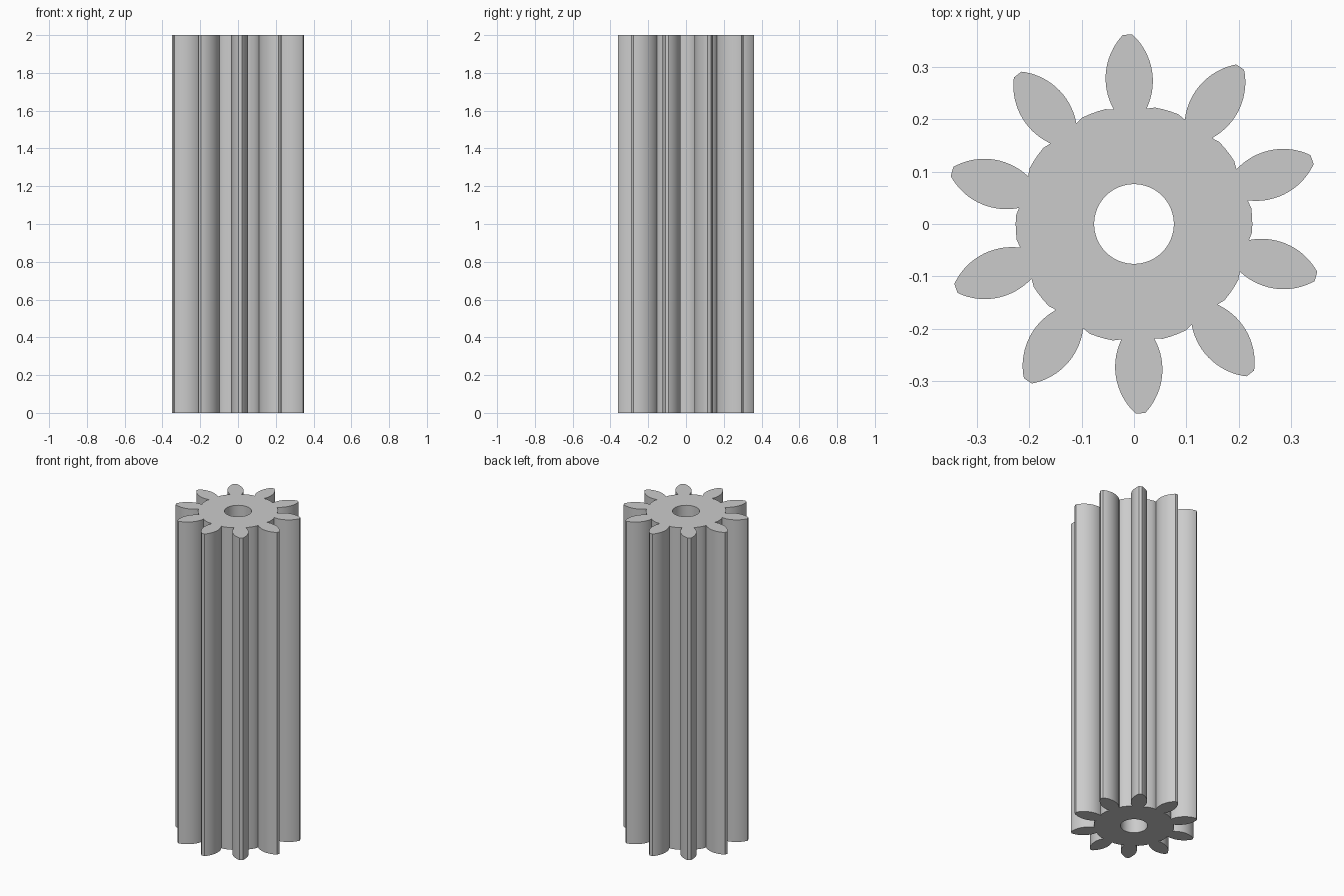
import bpy, bmesh, math
from mathutils import Vector, Matrix

cube = bpy.data.objects.get("Cube")
if cube:
    bpy.data.objects.remove(cube, do_unlink=True)

TEETH = 10
PHASE = math.radians(91.9)
ROOT, TIP, BORE, HEIGHT = 0.2255, 0.361, 0.076, 2.0
FLANK_RADIUS, FLANK_MID, BULGE = 0.121, 0.275, 0.045
TIP_HALF = 0.009


def flank(t):
    """Point on the bulging tooth side; tooth points along +x."""
    start, end = 0.219, 0.356
    along = start + (end - start) * t
    rise = math.sqrt(FLANK_RADIUS ** 2 - (along - FLANK_MID) ** 2)
    return Vector((along, BULGE - FLANK_RADIUS + rise))


# One tooth: flank, rounded tip, mirrored flank
side = [flank(i / 14) for i in range(15)]
side.append(Vector((math.sqrt(TIP ** 2 - TIP_HALF ** 2), TIP_HALF)))
tooth = [Vector((p.x, -p.y)) for p in side] + [Vector((TIP, 0))] + side[::-1]

# Whole outline: teeth joined by arcs of the root circle
pitch = 2 * math.pi / TEETH
base = math.atan2(side[0].y, side[0].x)
valley = []
for i in range(1, 5):
    a = base + (pitch - 2 * base) * i / 5
    valley.append(Vector((math.cos(a), math.sin(a))) * ROOT)
outline = []
for k in range(TEETH):
    turn = Matrix.Rotation(PHASE + k * pitch, 2)
    outline += [turn @ p for p in tooth + valley]
bore = [Vector((math.cos(a), math.sin(a))) * BORE
        for a in (2 * math.pi * i / 64 for i in range(64))]

# Fill the section with its bore and extrude it upwards
bm = bmesh.new()
edges = []
for loop in (outline, bore):
    verts = [bm.verts.new((p.x, p.y, 0)) for p in loop]
    edges += [bm.edges.new((v, verts[i - 1])) for i, v in enumerate(verts)]
bmesh.ops.triangle_fill(bm, edges=edges, use_beauty=True)
result = bmesh.ops.extrude_face_region(bm, geom=bm.faces[:], use_keep_orig=True)
top = [g for g in result["geom"] if isinstance(g, bmesh.types.BMVert)]
bmesh.ops.translate(bm, verts=top, vec=(0, 0, HEIGHT))
bmesh.ops.recalc_face_normals(bm, faces=bm.faces[:])

mesh = bpy.data.meshes.new("pinion_gear")
bm.to_mesh(mesh)
bm.free()
gear = bpy.data.objects.new("pinion_gear", mesh)
bpy.context.collection.objects.link(gear)

# Plain grey
grey = bpy.data.materials.new("grey")
grey.use_nodes = True
colour = (0.6, 0.6, 0.6, 1)
grey.diffuse_color = colour
grey.node_tree.nodes["Principled BSDF"].inputs["Base Color"].default_value = colour
mesh.materials.append(grey)

# Smooth flanks, crisp corners
bpy.ops.object.select_all(action="DESELECT")
gear.select_set(True)
bpy.context.view_layer.objects.active = gear
bpy.ops.object.shade_smooth_by_angle(angle=math.radians(30))
